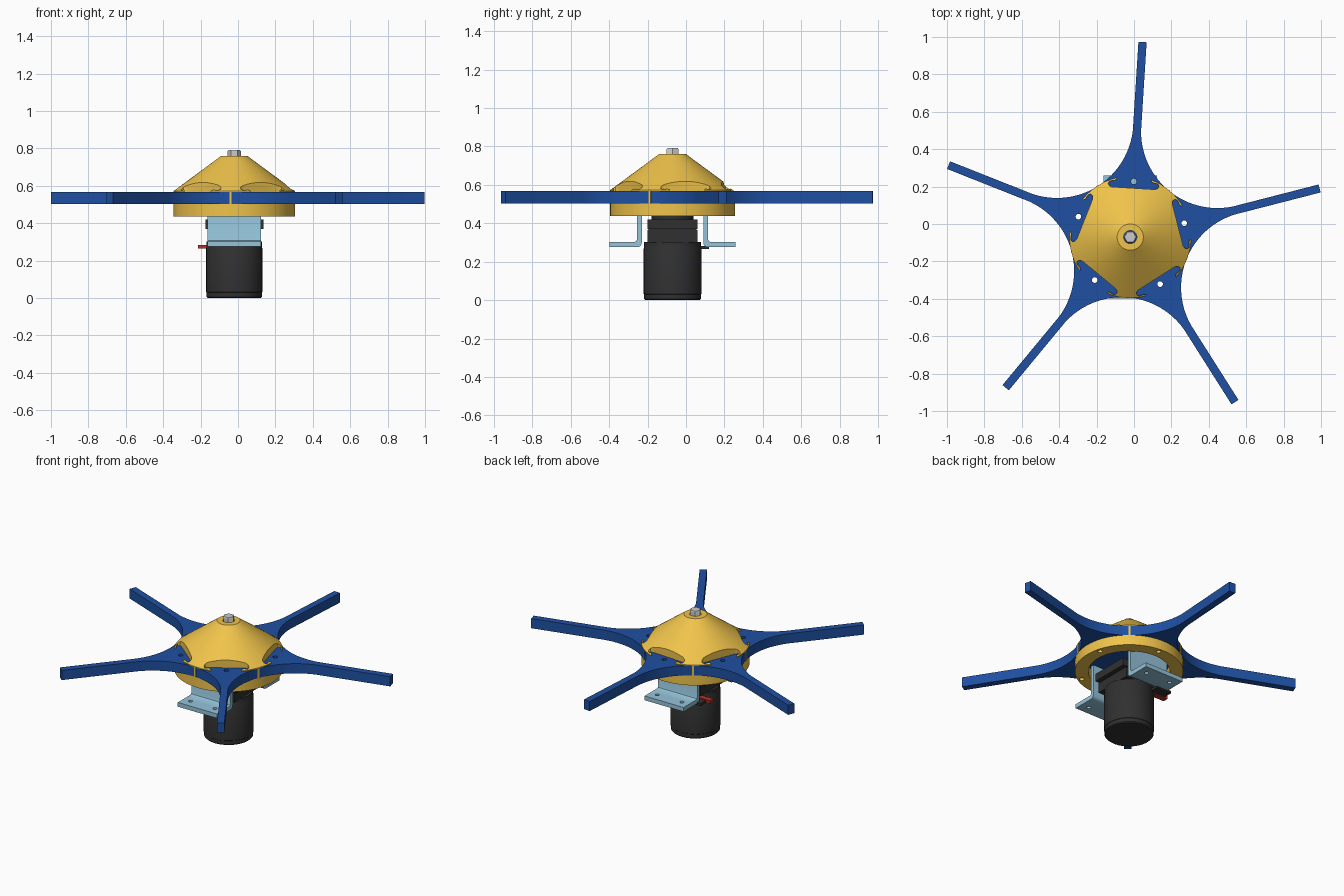
import bpy, bmesh, math
from mathutils import Matrix, Vector

if "Cube" in bpy.data.objects:
    bpy.data.objects.remove(bpy.data.objects["Cube"])

CX, CY = -0.02, -0.07
ARM0, STEP = math.radians(14.4), math.radians(72)


def material(name, rgb):
    m = bpy.data.materials.new(name)
    m.diffuse_color = (*rgb, 1)
    m.use_nodes = True
    m.node_tree.nodes["Principled BSDF"].inputs["Base Color"].default_value = m.diffuse_color
    return m


BLUE = material("blue", (0.013, 0.08, 0.36))
YELLOW = material("yellow", (0.87, 0.55, 0.07))
PALE = material("pale_blue", (0.3, 0.55, 0.70))
DARK = material("dark", (0.03, 0.03, 0.03))
RED = material("red", (0.5, 0.03, 0.02))


def finish(bm, name, mat, smooth=True):
    bmesh.ops.recalc_face_normals(bm, faces=bm.faces)
    me = bpy.data.meshes.new(name)
    bm.to_mesh(me)
    bm.free()
    ob = bpy.data.objects.new(name, me)
    bpy.context.collection.objects.link(ob)
    if mat:
        me.materials.append(mat)
    if smooth:
        shade(ob)
    return ob


def select(ob):
    bpy.ops.object.select_all(action='DESELECT')
    ob.select_set(True)
    bpy.context.view_layer.objects.active = ob


def shade(ob):
    select(ob)
    bpy.ops.object.shade_smooth_by_angle(angle=math.radians(30))


def prism(name, pts, lo, hi, mat, axis='z'):
    """Extrude a 2D outline along z (outline in x,y) or x (outline in y,z)."""
    bm = bmesh.new()
    put = (lambda p: (p[0], p[1], lo)) if axis == 'z' else (lambda p: (lo, p[0], p[1]))
    f = bm.faces.new([bm.verts.new(put(p)) for p in pts])
    r = bmesh.ops.extrude_face_region(bm, geom=[f])
    d = Vector((0, 0, hi - lo)) if axis == 'z' else Vector((hi - lo, 0, 0))
    bmesh.ops.translate(bm, vec=d, verts=[v for v in r['geom'] if isinstance(v, bmesh.types.BMVert)])
    return finish(bm, name, mat)


def box(name, x, y, z, mat):
    return prism(name, [(x[0], y[0]), (x[1], y[0]), (x[1], y[1]), (x[0], y[1])], *z, mat)


def lathe(name, profile, mat, n=96, closed=False, center=(CX, CY)):
    """Revolve (radius, z) points about a vertical axis."""
    bm = bmesh.new()
    rings = []
    for r, z in profile:
        rings.append([bm.verts.new((center[0] + r * math.cos(i * math.tau / n),
                                    center[1] + r * math.sin(i * math.tau / n), z)) for i in range(n)])
    pairs = list(zip(rings, rings[1:] + rings[:1])) if closed else list(zip(rings, rings[1:]))
    for a, b in pairs:
        for i in range(n):
            j = (i + 1) % n
            bm.faces.new((a[i], a[j], b[j], b[i]))
    if not closed:
        bm.faces.new(rings[0])
        bm.faces.new(rings[-1])
    return finish(bm, name, mat)


def polar(angle, u, v=0.0):
    c, s = math.cos(angle), math.sin(angle)
    return (CX + u * c - v * s, CY + u * s + v * c)


def cut(ob, cutters):
    for c in cutters:
        c.hide_render = True
        m = ob.modifiers.new("cut", 'BOOLEAN')
        m.object, m.operation, m.solver = c, 'DIFFERENCE', 'EXACT'
        select(ob)
        while ob.modifiers[0] != m:
            bpy.ops.object.modifier_move_up(modifier=m.name)
        bpy.ops.object.modifier_apply(modifier=m.name)
    shade(ob)


def drop(cutters):
    for c in cutters:
        bpy.data.objects.remove(c)


# Five-armed blade plate with concave arcs between the arms
half_w, tip, waist = 0.022, 1.045, 0.323
nx = 0.57 * math.cos(STEP / 2) + half_w * math.sin(STEP / 2)
ny = 0.57 * math.sin(STEP / 2) - half_w * math.cos(STEP / 2)
sag = nx - waist
R = (ny * ny + sag * sag) / (2 * sag)
t0 = math.asin(ny / R)
outline = []
for k in range(5):
    mid = ARM0 + (k - 0.5) * STEP
    for i in range(25):
        t = t0 * (i / 12 - 1)
        outline.append(polar(mid, waist + R - R * math.cos(t), R * math.sin(t)))
    outline += [polar(ARM0 + k * STEP, tip, -half_w), polar(ARM0 + k * STEP, tip, half_w)]
blade = prism("blade_arms", outline, 0.503, 0.567, BLUE)

# Lower clamp ring
ring = lathe("lower_ring", [(0.245, 0.437), (0.325, 0.437), (0.325, 0.503), (0.245, 0.503)],
             YELLOW, closed=True)

# Screw holes through blade and ring
holes = [lathe("hole_cutter", [(0.015, 0.4), (0.015, 0.575)], None, 20,
               center=polar(ARM0 + k * STEP, 0.298)) for k in range(5)]
cut(blade, holes)
cut(ring, holes)
drop(holes)

# Nose cone with hooked notches over each arm
cone = lathe("nose_cone", [(0.325, 0.567), (0.325, 0.572), (0.07, 0.76), (0.035, 0.76), (0.035, 0.567)],
             YELLOW, closed=True)
side = [(0.262, 0.115), (0.268, 0.13), (0.28, 0.136), (0.291, 0.13), (0.295, 0.117),
        (0.296, 0.104), (0.303, 0.094), (0.314, 0.092), (0.322, 0.098), (0.36, 0.14)]
notch = side + [(u, -v) for u, v in reversed(side)]
notches = [prism("notch_cutter", [polar(ARM0 + k * STEP, u, v) for u, v in notch], 0.55, 0.7, None)
           for k in range(5)]
cut(cone, notches)
drop(notches)

# Small tabs joining cone and ring between the arms
for k in range(5):
    a = ARM0 + (k + 0.5) * STEP
    prism("hub_tab", [polar(a, 0.30, -0.006), polar(a, 0.326, -0.006),
                      polar(a, 0.326, 0.006), polar(a, 0.30, 0.006)], 0.503, 0.57, YELLOW)

# Hex drive shaft
lathe("hex_shaft", [(0.035, 0.43), (0.035, 0.785), (0.031, 0.791)], None, 6)

# Motor body
lathe("motor_body", [(0.142, 0.0), (0.148, 0.006), (0.148, 0.03), (0.15, 0.032), (0.15, 0.268),
                     (0.148, 0.272), (0.148, 0.303)], DARK)

# Stacked gearbox blocks
box("gearbox_lower", (CX - 0.13, CX + 0.13), (CY - 0.13, CY + 0.13), (0.30, 0.365), DARK)
box("gearbox_upper", (CX - 0.155, CX + 0.155), (CY - 0.13, CY + 0.13), (0.37, 0.42), DARK)
box("gearbox_seam", (CX - 0.125, CX + 0.125), (CY - 0.125, CY + 0.125), (0.36, 0.375), DARK)
lathe("gearbox_cap", [(0.11, 0.42), (0.11, 0.445), (0.05, 0.445), (0.05, 0.47)], DARK, 48)

# Angle brackets on front and back, with rounded bend and bolt holes
for name, s in (("front_bracket", -1), ("back_bracket", 1)):
    prof = [(0.16, 0.5), (0.16, 0.30)]
    prof += [(0.185 - 0.025 * math.cos(a), 0.30 - 0.025 * math.sin(a))
             for a in (math.radians(22.5 * i) for i in range(1, 5))]
    prof += [(0.328, 0.275), (0.328, 0.303), (0.196, 0.303), (0.188, 0.307), (0.185, 0.315), (0.185, 0.5)]
    br = prism(name, [(CY + s * y, z) for y, z in prof], CX - 0.143, CX + 0.143, PALE, 'x')
    bolts = [lathe("bolt_cutter", [(0.013, 0.25), (0.013, 0.33)], None, 20,
                   center=(CX + dx, CY + s * 0.27)) for dx in (-0.09, 0.09)]
    cut(br, bolts)
    drop(bolts)

# Cable connectors at the motor's left side
box("red_connector", (-0.215, -0.1), (0.02, 0.055), (0.264, 0.284), RED)
box("dark_connector", (-0.19, -0.08), (0.06, 0.12), (0.266, 0.282), DARK)
